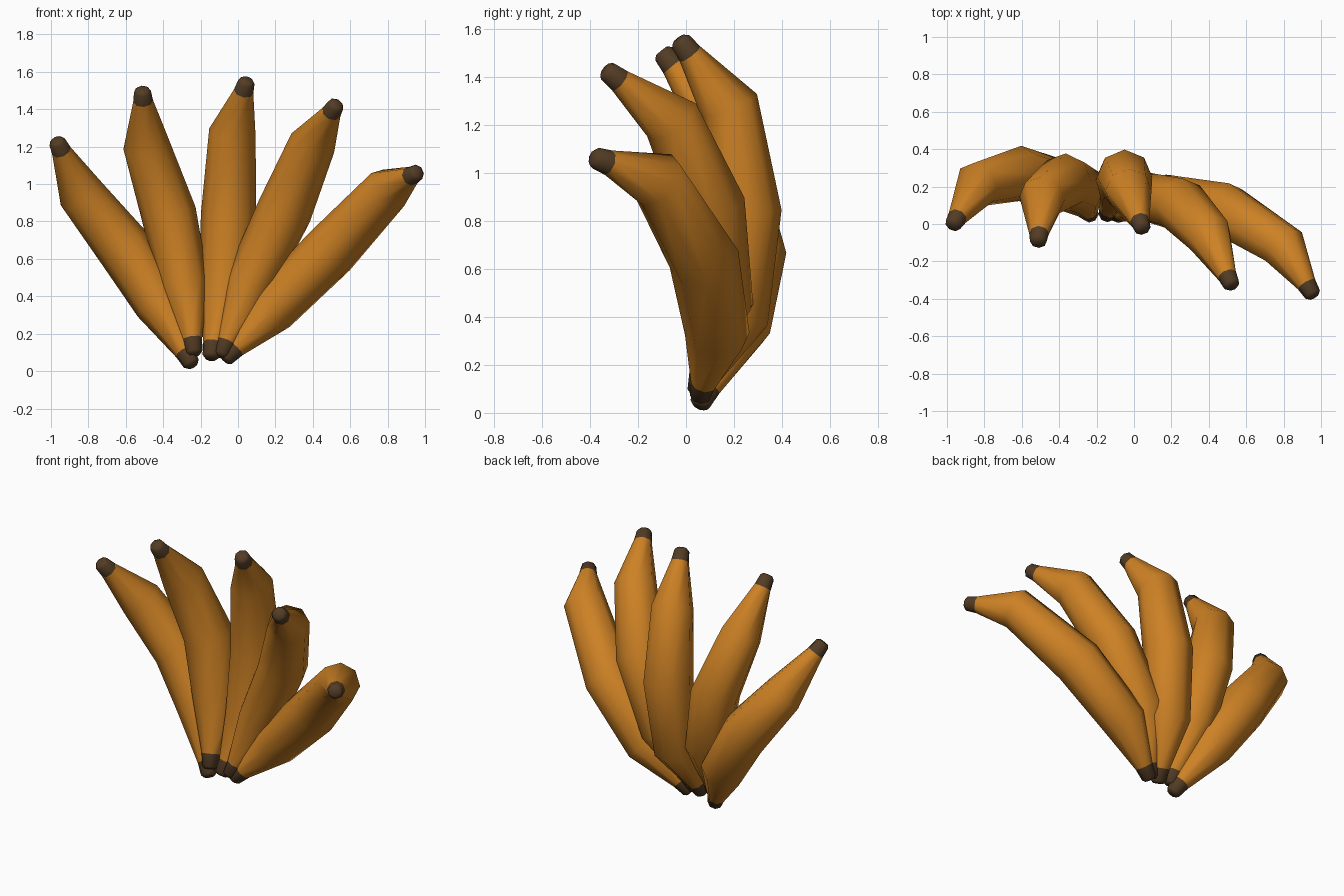
import bpy, bmesh, math
from mathutils import Vector

cube = bpy.data.objects.get("Cube")
if cube:
    bpy.data.objects.remove(cube, do_unlink=True)

SIDES = 8


def make_material(name, colour):
    mat = bpy.data.materials.new(name)
    mat.use_nodes = True
    mat.diffuse_color = colour
    bsdf = next(n for n in mat.node_tree.nodes if n.type == 'BSDF_PRINCIPLED')
    bsdf.inputs["Base Color"].default_value = colour
    bsdf.inputs["Roughness"].default_value = 0.8
    return mat


peel = make_material("peel orange", (0.61, 0.22, 0.018, 1))
brown = make_material("stem brown", (0.085, 0.045, 0.018, 1))


def make_banana(name, stem, lower, middle, upper, tip):
    """Loft a tapered tube from the stem end through three bends to the tip."""
    stem, lower, middle, upper, tip = map(Vector, (stem, lower, middle, upper, tip))
    d_stem = (lower - stem).normalized()
    d_tip = (tip - upper).normalized()
    # (centre, radius) from the stem end to the tip end, with chamfered ends
    rings = [(stem - d_stem * 0.015, 0.03), (stem, 0.045),
             (stem + d_stem * 0.075, 0.055),
             (lower, 0.135), (middle, 0.148), (upper, 0.125),
             (tip - d_tip * 0.045, 0.053), (tip + d_tip * 0.02, 0.045),
             (tip + d_tip * 0.035, 0.03)]
    bend_axis = (tip - middle).cross(stem - middle).normalized()
    bm = bmesh.new()
    loops = []
    last = len(rings) - 1
    for i, (centre, radius) in enumerate(rings):
        before = (centre - rings[i - 1][0]).normalized() if i else d_stem
        after = (rings[i + 1][0] - centre).normalized() if i < last else d_tip
        along = (before + after).normalized()
        u = bend_axis.cross(along).normalized()
        v = along.cross(u)
        loops.append([bm.verts.new(centre + radius * (u * math.cos(a) + v * math.sin(a)))
                      for a in (math.tau * k / SIDES for k in range(SIDES))])
    for i in range(last):
        for k in range(SIDES):
            n = (k + 1) % SIDES
            face = bm.faces.new((loops[i][k], loops[i][n], loops[i + 1][n], loops[i + 1][k]))
            face.material_index = 1 if i < 2 or i >= last - 2 else 0
    for loop in (loops[0], loops[-1]):
        bm.faces.new(loop).material_index = 1
    bmesh.ops.recalc_face_normals(bm, faces=bm.faces)
    mesh = bpy.data.meshes.new(name)
    bm.to_mesh(mesh)
    bm.free()
    mesh.materials.append(peel)
    mesh.materials.append(brown)
    obj = bpy.data.objects.new(name, mesh)
    bpy.context.collection.objects.link(obj)
    bpy.ops.object.select_all(action='DESELECT')
    obj.select_set(True)
    bpy.context.view_layer.objects.active = obj
    bpy.ops.object.shade_smooth_by_angle(angle=math.radians(60))


# The fan of fruit, from the model's right to its left
make_banana("banana_far_right", (-0.25, 0.06, 0.04), (-0.42, 0.22, 0.36),
            (-0.61, 0.27, 0.66), (-0.84, 0.21, 0.95), (-0.96, 0.01, 1.21))
make_banana("banana_right", (-0.235, 0.05, 0.10), (-0.29, 0.19, 0.46),
            (-0.37, 0.23, 0.84), (-0.49, 0.14, 1.21), (-0.51, -0.08, 1.48))
make_banana("banana_middle", (-0.145, 0.05, 0.08), (-0.08, 0.21, 0.40),
            (-0.05, 0.25, 0.84), (-0.03, 0.18, 1.28), (0.04, -0.01, 1.53))
make_banana("banana_left", (-0.09, 0.05, 0.09), (0.06, 0.145, 0.46),
            (0.25, 0.10, 0.86), (0.40, -0.06, 1.22), (0.515, -0.31, 1.41))
make_banana("banana_far_left", (-0.065, 0.06, 0.07), (0.18, 0.13, 0.33),
            (0.49, 0.075, 0.64), (0.80, -0.12, 0.97), (0.945, -0.36, 1.055))
